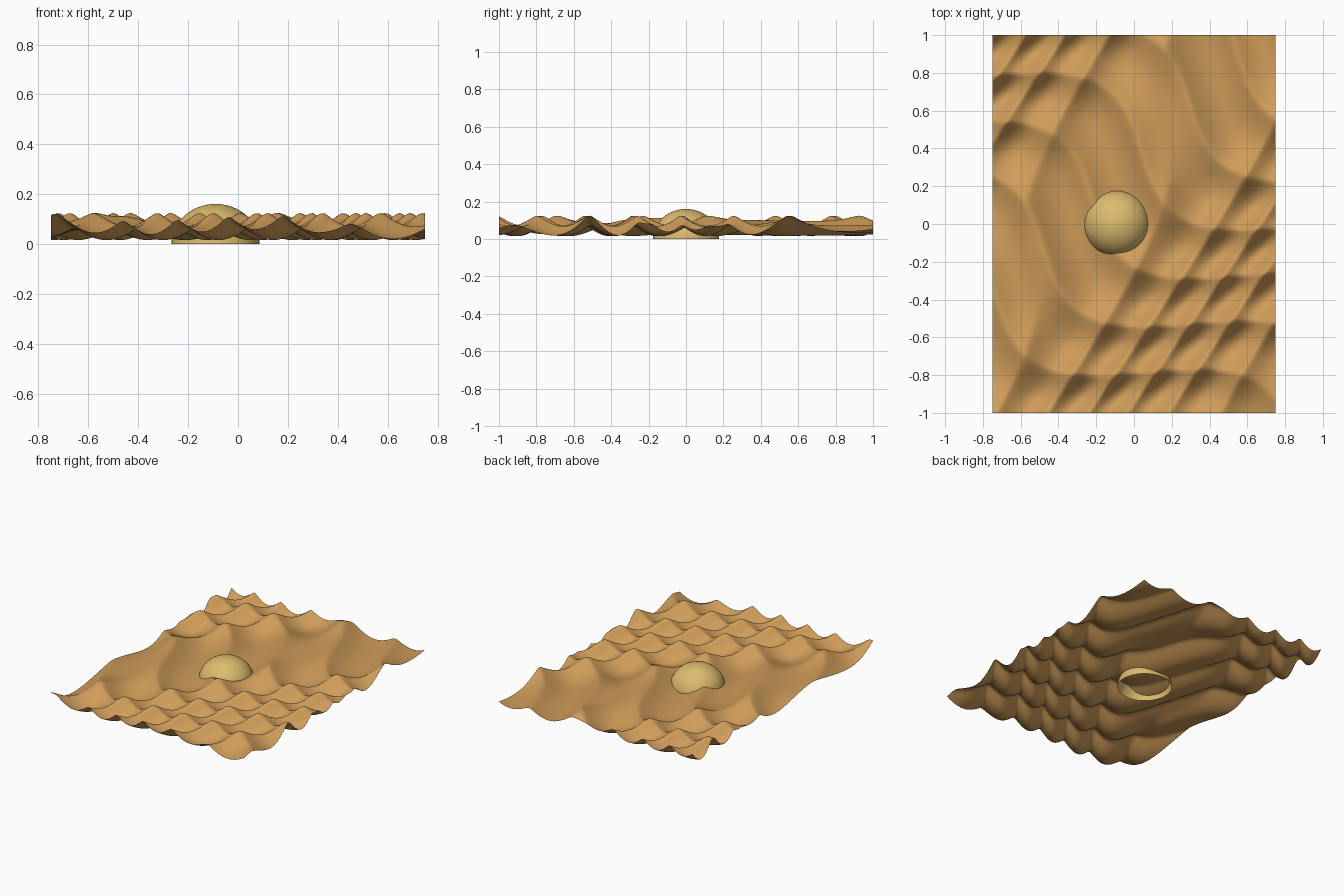
import bpy, bmesh
from math import sin, cos, pi, sqrt

cube = bpy.data.objects.get("Cube")
if cube:
    bpy.data.objects.remove(cube, do_unlink=True)


def material(name, rgb):
    mat = bpy.data.materials.new(name)
    mat.use_nodes = True
    mat.diffuse_color = (*rgb, 1)
    bsdf = mat.node_tree.nodes["Principled BSDF"]
    bsdf.inputs["Base Color"].default_value = (*rgb, 1)
    bsdf.inputs["Roughness"].default_value = 0.9
    return mat


def add_object(name, bm, mat):
    mesh = bpy.data.meshes.new(name)
    for face in bm.faces:
        face.smooth = True
    bm.to_mesh(mesh)
    bm.free()
    mesh.materials.append(mat)
    obj = bpy.data.objects.new(name, mesh)
    bpy.context.collection.objects.link(obj)
    return obj


def ripple(cycles):
    """Narrow crest at whole cycles, rounded trough between them."""
    soft = 0.015
    return 1 - (sqrt(sin(pi * cycles) ** 2 + soft) - sqrt(soft)) / (sqrt(1 + soft) - sqrt(soft))


def dune_height(x, y):
    # A slow diagonal bend sweeps both ripple families into S curves
    bend = cos(2.62 * (x - y + 0.95))
    long_ridges = ripple((x / 2 + y - 0.405 - 0.245 * bend) / 0.385)
    cross_ridges = ripple(3.0 * x - 1.57 * y + 0.72 * bend + 0.33)
    return 0.016 + 0.055 * long_ridges + 0.054 * cross_ridges


sand = material("sand", (0.62, 0.33, 0.10))
pale_gold = material("pale gold", (0.72, 0.50, 0.155))

# Dune sheet: a fine grid raised by the crossing ripples
bm = bmesh.new()
bmesh.ops.create_grid(bm, x_segments=120, y_segments=160, size=1)
for v in bm.verts:
    v.co.x *= 0.75
    v.co.z = dune_height(v.co.x, v.co.y)
add_object("dune_sheet", bm, sand)

# Half-buried dome, open underneath
bm = bmesh.new()
bmesh.ops.create_uvsphere(bm, u_segments=48, v_segments=24, radius=0.177)
bmesh.ops.bisect_plane(bm, geom=bm.verts[:] + bm.edges[:] + bm.faces[:], dist=1e-5,
                       plane_co=(0, 0, 0), plane_no=(0, 0, 1), clear_inner=True)
bmesh.ops.scale(bm, vec=(1, 1, 0.91), verts=bm.verts)
dome = add_object("buried_dome", bm, pale_gold)
dome.location = (-0.09, 0, 0)
